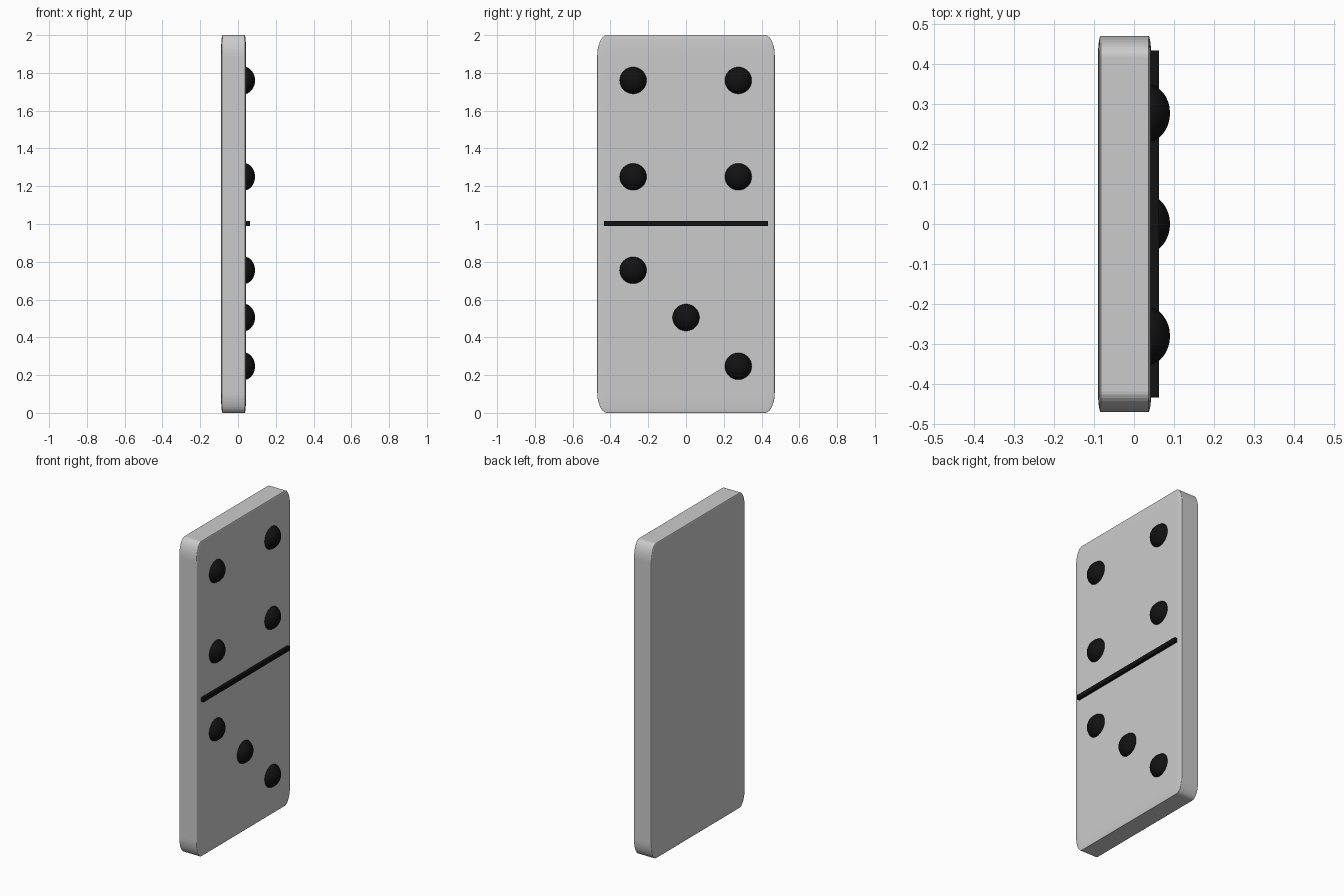
import bpy
import bmesh
from mathutils import Matrix, Vector

if "Cube" in bpy.data.objects:
    bpy.data.objects.remove(bpy.data.objects["Cube"])

black = bpy.data.materials.new("black_paint")
black.diffuse_color = (0.006, 0.006, 0.006, 1)
black.use_nodes = True
black.node_tree.nodes["Principled BSDF"].inputs["Base Color"].default_value = black.diffuse_color


def finish(bm, name, loc, half, mat=None):
    """Scale a unit shape to its half sizes and place it."""
    bmesh.ops.scale(bm, vec=Vector(half), verts=bm.verts)
    mesh = bpy.data.meshes.new(name)
    bm.to_mesh(mesh)
    bm.free()
    obj = bpy.data.objects.new(name, mesh)
    obj.location = loc
    bpy.context.collection.objects.link(obj)
    if mat:
        mesh.materials.append(mat)
    return obj


def rounded_box(name, loc, half, bevel, segments, mat=None):
    """Cube bevelled before scaling, so the rounding stretches with it."""
    bm = bmesh.new()
    bmesh.ops.create_cube(bm, size=2)
    bmesh.ops.bevel(bm, geom=bm.edges[:], offset=bevel, segments=segments,
                    profile=0.5, affect='EDGES')
    return finish(bm, name, loc, half, mat)


def pip(name, y, z):
    """Slightly flattened sphere sunk into the face, pole along x."""
    bm = bmesh.new()
    bmesh.ops.create_uvsphere(bm, u_segments=32, v_segments=16, radius=1,
                              matrix=Matrix.Rotation(1.570796, 4, 'Y'))
    for f in bm.faces:
        f.smooth = True
    return finish(bm, name, (0.03, y, z), (0.06, 0.073, 0.073), black)


# Tile body
rounded_box("tile_body", (-0.0235, 0, 1), (0.0665, 0.47, 1), 0.11, 10)

# Dividing line
rounded_box("dividing_line", (0.04, 0, 1.002), (0.0225, 0.433, 0.013), 0.02, 1, black)

# Four pips on the upper half
for z in (1.76, 1.25):
    for y in (-0.28, 0.277):
        pip("upper_pip", y, z)

# Three pips on the lower diagonal
for y, z in ((-0.28, 0.755), (0, 0.505), (0.277, 0.247)):
    pip("lower_pip", y, z)
